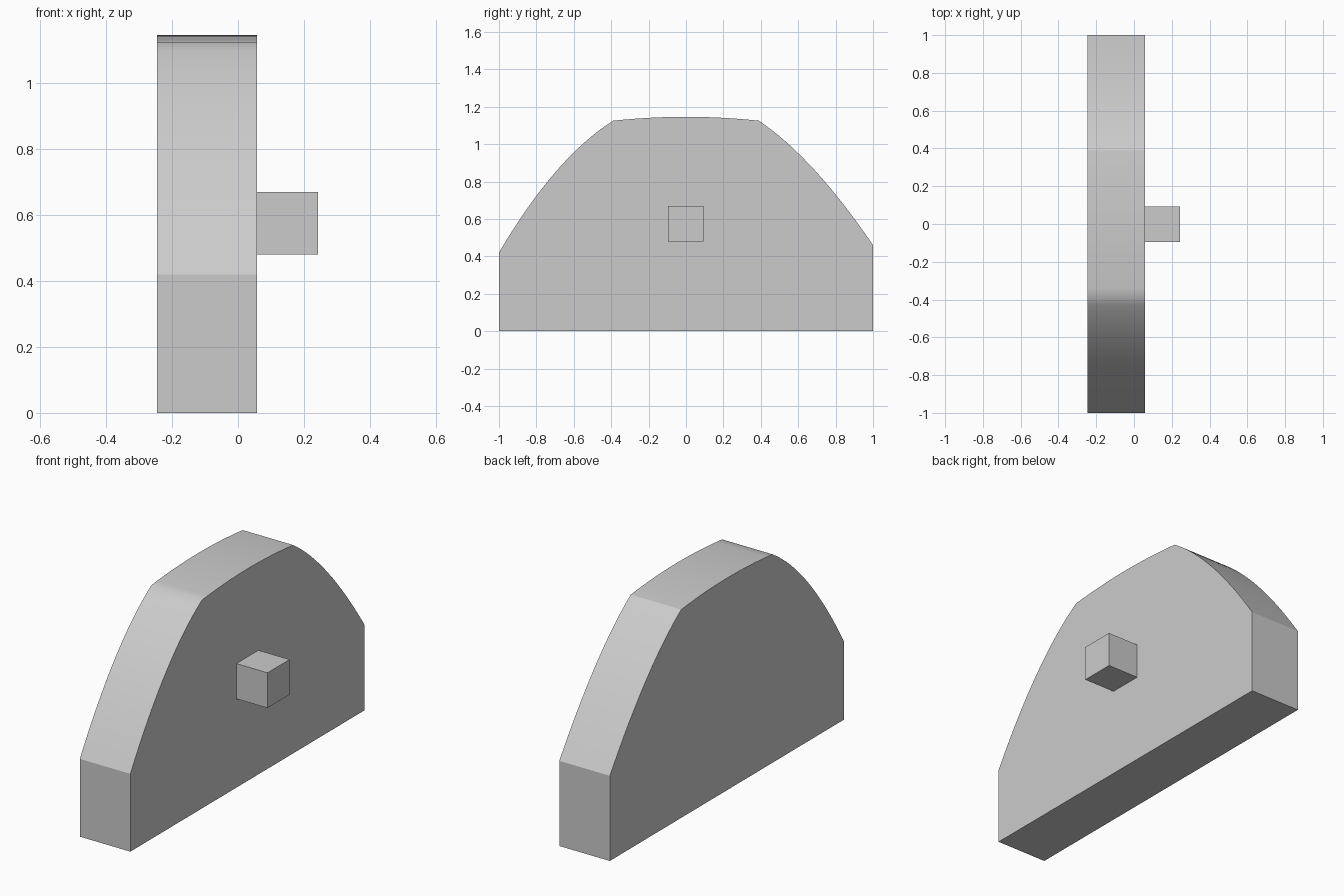
import bpy, bmesh, math
from mathutils import Vector

old = bpy.data.objects.get("Cube")
if old:
    bpy.data.objects.remove(old, do_unlink=True)

grey = bpy.data.materials.new("plain grey")
grey.use_nodes = True
colour = (0.6, 0.6, 0.6, 1)
grey.diffuse_color = colour
grey.node_tree.nodes["Principled BSDF"].inputs["Base Color"].default_value = colour


def arc(a, b, c, steps=16):
    """Points on a quadratic curve from a to c, pulled towards b."""
    a, b, c = Vector(a), Vector(b), Vector(c)
    ts = [i / steps for i in range(steps + 1)]
    return [a * (1 - t) ** 2 + b * 2 * t * (1 - t) + c * t * t for t in ts]


def extrude_profile(name, points, x0, x1):
    """Extrude a (y, z) outline along x."""
    bm = bmesh.new()
    face = bm.faces.new([bm.verts.new((x0, y, z)) for y, z in points])
    out = bmesh.ops.extrude_face_region(bm, geom=[face])
    moved = [v for v in out["geom"] if isinstance(v, bmesh.types.BMVert)]
    bmesh.ops.translate(bm, verts=moved, vec=(x1 - x0, 0, 0))
    bmesh.ops.recalc_face_normals(bm, faces=bm.faces)
    mesh = bpy.data.meshes.new(name)
    bm.to_mesh(mesh)
    bm.free()
    mesh.materials.append(grey)
    obj = bpy.data.objects.new(name, mesh)
    bpy.context.collection.objects.link(obj)
    return obj


# Domed slab: straight ends, curved shoulders and a shallow crown
front, back = (-0.39, 1.125), (0.39, 1.125)
outline = [(-1, 0)]
outline += arc((-1, 0.42), (-0.7, 0.93), front)
outline += arc(front, (0, 1.167), back)[1:]
outline += arc(back, (0.68, 0.93), (1, 0.46))[1:]
outline.append((1, 0))
slab = extrude_profile("domed_slab", outline, -0.245, 0.057)

# Shoulders blend into the crown, all other edges stay crisp
bpy.ops.object.select_all(action="DESELECT")
slab.select_set(True)
bpy.context.view_layer.objects.active = slab
bpy.ops.object.shade_smooth_by_angle(angle=math.radians(29))

# Square peg on the left face
peg = [(-0.095, 0.48), (0.093, 0.48), (0.093, 0.67), (-0.095, 0.67)]
extrude_profile("square_peg", peg, 0.057, 0.243)
